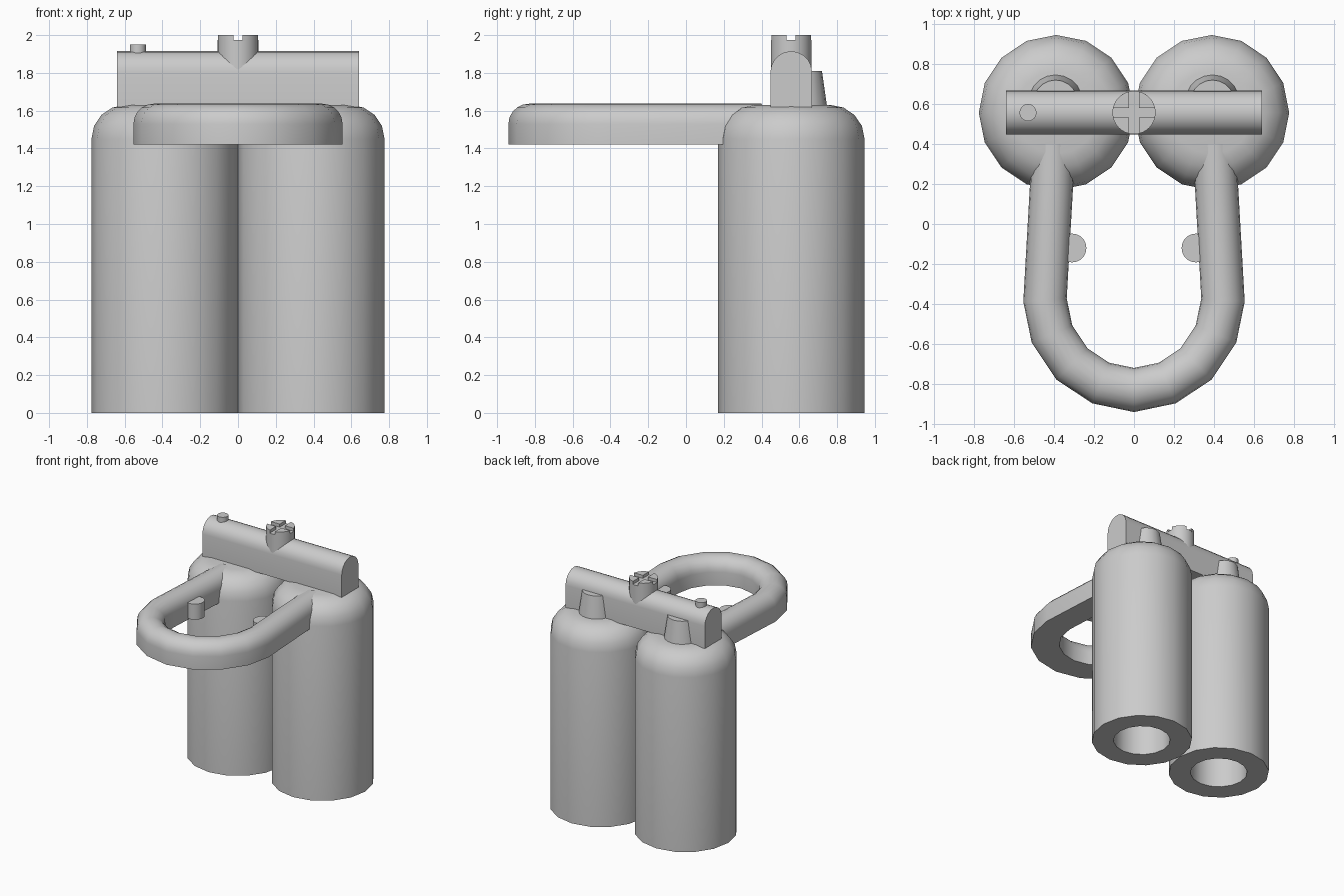
import bpy, bmesh, math
from mathutils import Vector

if "Cube" in bpy.data.objects:
    bpy.data.objects.remove(bpy.data.objects["Cube"])

grey = bpy.data.materials.new("plain_grey")
grey.use_nodes = True
COLOUR = (0.6, 0.6, 0.6, 1)
grey.diffuse_color = COLOUR
grey.node_tree.nodes["Principled BSDF"].inputs["Base Color"].default_value = COLOUR


def finish(name, bm, angle=40):
    """Turn a bmesh into a shaded object."""
    bmesh.ops.recalc_face_normals(bm, faces=bm.faces)
    mesh = bpy.data.meshes.new(name)
    bm.to_mesh(mesh)
    bm.free()
    mesh.materials.append(grey)
    obj = bpy.data.objects.new(name, mesh)
    bpy.context.collection.objects.link(obj)
    bpy.ops.object.select_all(action='DESELECT')
    obj.select_set(True)
    bpy.context.view_layer.objects.active = obj
    bpy.ops.object.shade_smooth_by_angle(angle=math.radians(angle))
    return obj


def loft(name, rings, angle=40):
    """Skin a series of equal rings and cap both ends."""
    bm = bmesh.new()
    loops = [[bm.verts.new(p) for p in ring] for ring in rings]
    n = len(loops[0])
    for a, b in zip(loops, loops[1:]):
        for i in range(n):
            j = (i + 1) % n
            bm.faces.new((a[i], a[j], b[j], b[i]))
    bm.faces.new(loops[0])
    bm.faces.new(loops[-1])
    return finish(name, bm, angle)


def lathe(name, x, y, profile, sides):
    """Revolve (radius, height) pairs round a vertical axis."""
    turns = [2 * math.pi * i / sides for i in range(sides)]
    return loft(name, [[(x + r * math.cos(t), y + r * math.sin(t), z) for t in turns]
                       for r, z in profile])


def arch(half, low, high, steps=10):
    """Flat-bottomed section with a half-round top, as (side, height)."""
    arc = [math.pi * i / steps for i in range(steps + 1)]
    return ([(-half, low), (half, low)]
            + [(half * math.cos(t), high - half + half * math.sin(t)) for t in arc])


TANK_X, TANK_Y, TANK_R = 0.388, 0.557, 0.388
SHOULDER = 0.18

# Tanks with rounded shoulders and a bore open at the base, plus valves
dome = [(TANK_R - SHOULDER * (1 - math.cos(t)), 1.45 + SHOULDER * math.sin(t))
        for t in [math.pi / 2 * i / 4 for i in range(5)]]
for side, label in ((1, "left"), (-1, "right")):
    lathe(label + "_tank", side * TANK_X, TANK_Y,
          [(0.22, 1.5), (0.22, 0), (TANK_R, 0)] + dome, 16)
    lathe(label + "_valve", side * 0.392, 0.61, [(0.14, 1.6), (0.11, 1.81)], 20)
    lathe(label + "_handle_stud", side * 0.31, -0.12, [(0.072, 1.43), (0.072, 1.56)], 20)

# Crossbar resting on the tanks
loft("crossbar", [[(x, 0.557 + s, z) for s, z in arch(0.11, 1.62, 1.915)]
                  for x in (-0.64, 0.64)])

# Round knob with a cross slot in its top
lathe("knob_base", 0, 0.557, [(0.108, 1.7), (0.108, 1.975)], 32)
SLOT, KNOB_R = 0.024, 0.108
start = math.asin(SLOT / KNOB_R)
for k in range(4):
    turns = [start + (math.pi / 2 - 2 * start) * i / 6 for i in range(7)]
    outline = [(SLOT, SLOT)] + [(KNOB_R * math.cos(t), KNOB_R * math.sin(t)) for t in turns]
    c, s = ((1, 0), (0, 1), (-1, 0), (0, -1))[k]
    loft("knob_quarter_%d" % (k + 1),
         [[(c * x - s * y, 0.557 + s * x + c * y, z) for x, y in outline]
          for z in (1.97, 2.0)])

# Small pin on the crossbar
lathe("crossbar_pin", -0.53, 0.557, [(0.043, 1.88), (0.043, 1.95)], 16)

# U-shaped handle swept along a mirrored path
half_path = [(0.405, 0.4), (0.412, 0.2), (0.445, -0.38), (0.41, -0.55),
             (0.31, -0.7), (0.167, -0.795)]
path = [Vector(p) for p in half_path + [(0, -0.83)]
        + [(-x, y) for x, y in reversed(half_path)]]
rings = []
for i, p in enumerate(path):
    into = (p - path[max(i - 1, 0)]).normalized() if i else (path[1] - p).normalized()
    out = (path[i + 1] - p).normalized() if i + 1 < len(path) else into
    along = (into + out).normalized()
    across = Vector((-along.y, along.x)) / along.dot(out)
    rings.append([(p.x + across.x * s, p.y + across.y * s, z)
                  for s, z in arch(0.108, 1.42, 1.637)])
loft("handle", rings)
